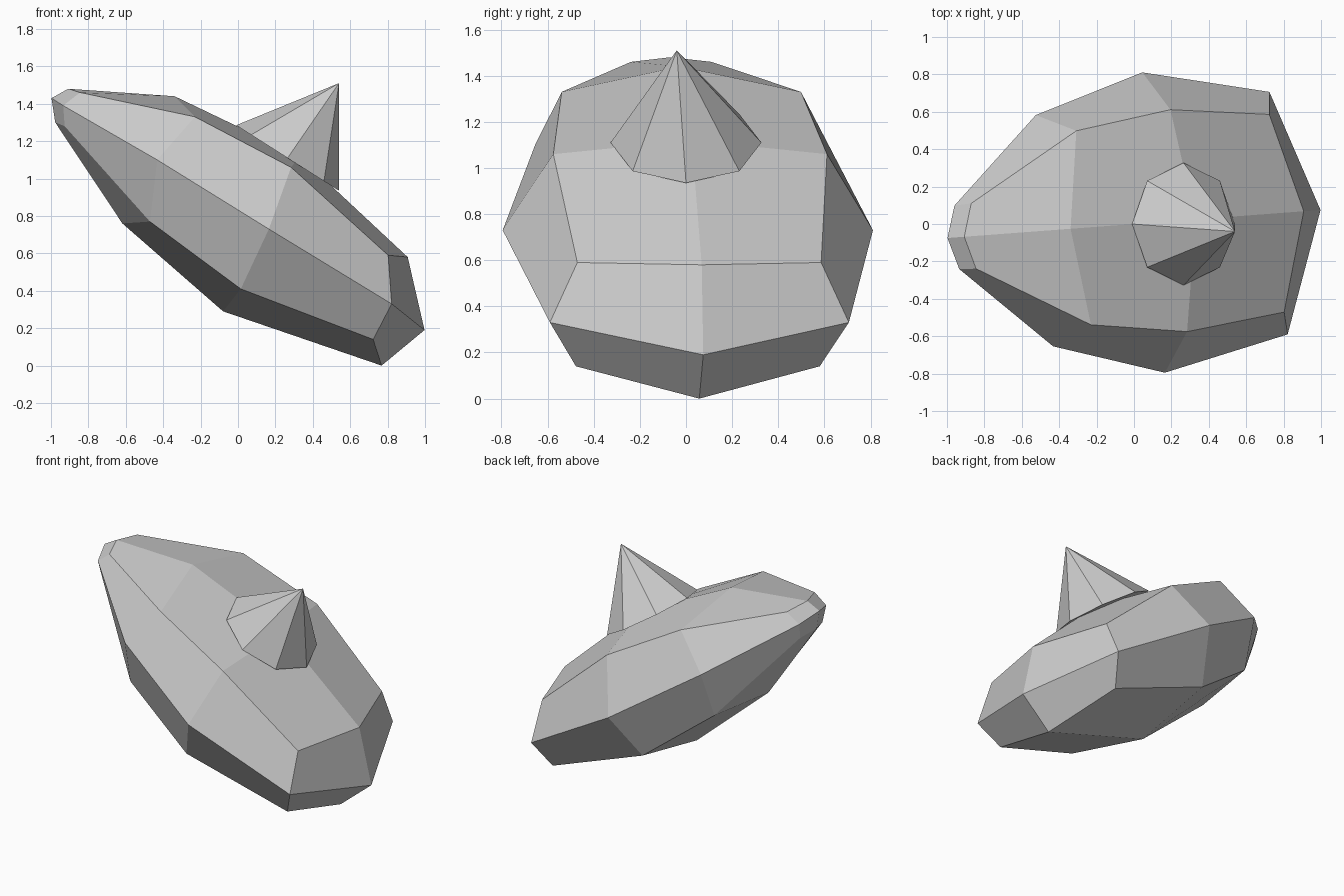
import bpy
import bmesh
from mathutils import Matrix

cube = bpy.data.objects.get("Cube")
if cube:
    bpy.data.objects.remove(cube, do_unlink=True)

grey = bpy.data.materials.new("stone grey")
grey.use_nodes = True
COLOUR = (0.6, 0.6, 0.6, 1)
grey.diffuse_color = COLOUR
grey.node_tree.nodes["Principled BSDF"].inputs["Base Color"].default_value = COLOUR


def finish(name, bm):
    bmesh.ops.recalc_face_normals(bm, faces=bm.faces)
    mesh = bpy.data.meshes.new(name)
    bm.to_mesh(mesh)
    bm.free()
    mesh.materials.append(grey)
    obj = bpy.data.objects.new(name, mesh)
    bpy.context.collection.objects.link(obj)
    return obj


# Half sections from the high end to the low end: (x, half width, z)
# for keel, belly, side, shoulder and ridge
SECTIONS = [
    [(-.98, 0, 1.30), (-.94, .14, 1.28), (-.95, .17, 1.39), (-.86, .175, 1.46), (-.91, 0, 1.48)],
    [(-.62, 0, .76), (-.51, .5, .77), (-.48, .62, 1.1), (-.27, .52, 1.33), (-.34, 0, 1.44)],
    [(-.08, 0, .29), (-.03, .6, .41), (.105, .805, .73), (.24, .595, 1.06), (.33, 0, 1.12)],
    [(.77, 0, 0), (.685, .53, .14), (.775, .65, .33), (.765, .53, .59), (.91, 0, .58)],
]
ENDS = [(-1, 0, 1.43), (1, 0, .19)]

# Faceted body: eight-sided loops bridged together, each end closed by four quads
bm = bmesh.new()
loops = []
for half in SECTIONS:
    near = [bm.verts.new((x, -w, z)) for x, w, z in half]
    far = [bm.verts.new((x, w, z)) for x, w, z in half[-2:0:-1]]
    loops.append(near + far)
for a, b in zip(loops, loops[1:]):
    for j in range(8):
        k = (j + 1) % 8
        bm.faces.new((a[j], a[k], b[k], b[j]))
for loop, end in zip((loops[0], loops[-1]), ENDS):
    centre = bm.verts.new(end)
    for j in range(0, 8, 2):
        bm.faces.new((centre, loop[j], loop[j + 1], loop[(j + 2) % 8]))
bmesh.ops.rotate(bm, verts=bm.verts, matrix=Matrix.Rotation(.075, 3, "Z"))
finish("body", bm)

# Leaning eight-sided spike resting on the sloping ridge
bm = bmesh.new()
bmesh.ops.create_cone(bm, cap_ends=True, segments=8, radius1=1, radius2=0, depth=1,
                      matrix=Matrix.Translation((0, 0, .5)))
lean = Matrix(((.275, 0, .275, .265),
               (0, .327, -.04, 0),
               (-.175, 0, .4, 1.11),
               (0, 0, 0, 1)))
bmesh.ops.transform(bm, matrix=lean, verts=bm.verts)
bmesh.ops.remove_doubles(bm, verts=bm.verts, dist=.001)
finish("spike", bm)
